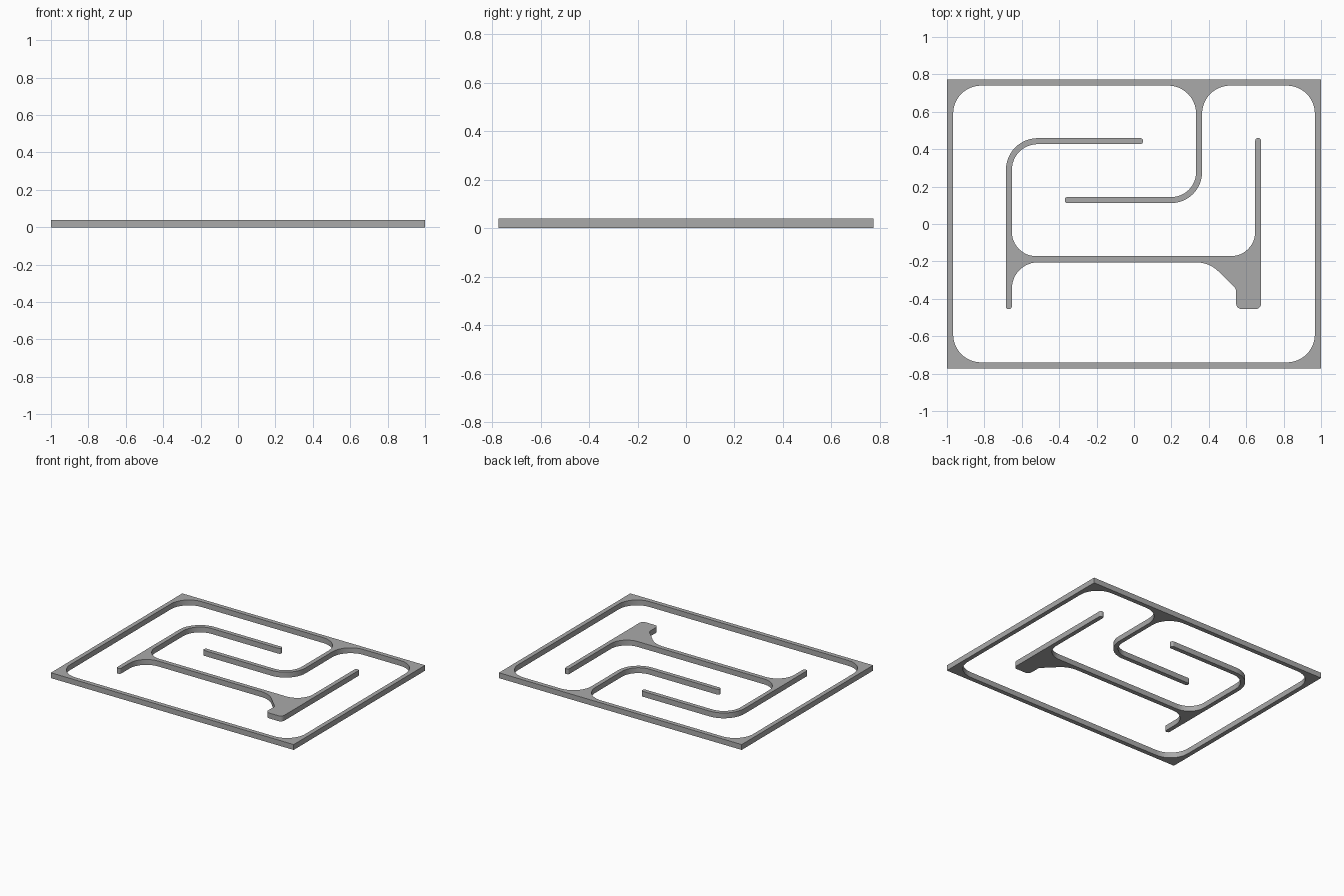
import bpy
from math import tan
from mathutils import Vector

HEIGHT = 0.04
ARC_STEPS = 12

cube = bpy.data.objects.get("Cube")
if cube:
    bpy.data.objects.remove(cube, do_unlink=True)

grey = bpy.data.materials.new("plain_grey")
grey.use_nodes = True
colour = (0.4, 0.4, 0.4, 1)
grey.diffuse_color = colour
grey.node_tree.nodes["Principled BSDF"].inputs["Base Color"].default_value = colour


def rounded(corners):
    """Closed outline from (x, y, radius) corners, each rounded by its radius."""
    points = []
    for i, (x, y, r) in enumerate(corners):
        here = Vector((x, y))
        if r == 0:
            points.append(here)
            continue
        a = (Vector(corners[i - 1][:2]) - here).normalized()
        b = (Vector(corners[(i + 1) % len(corners)][:2]) - here).normalized()
        half = a.angle(b) / 2
        start = here + a * (r / tan(half))
        end = here + b * (r / tan(half))
        centre = here + (a + b).normalized() * (start - here).length / (a + b).normalized().dot(a)
        sweep = (start - centre).angle_signed(end - centre)
        for k in range(ARC_STEPS + 1):
            t = k / ARC_STEPS
            # Interpolate the radius direction along the arc
            d = (start - centre).normalized().slerp((end - centre).normalized(), t)
            points.append(centre + d * abs(r) if sweep else start)
    return points


def plate(name, *outlines):
    """Flat plate standing on the ground; later outlines are holes."""
    curve = bpy.data.curves.new(name + "_outline", "CURVE")
    curve.dimensions = "2D"
    curve.fill_mode = "BOTH"
    curve.extrude = HEIGHT / 2
    for corners in outlines:
        points = rounded(corners)
        spline = curve.splines.new("POLY")
        spline.points.add(len(points) - 1)
        for target, p in zip(spline.points, points):
            target.co = (p.x, p.y, 0, 1)
        spline.use_cyclic_u = True
    helper = bpy.data.objects.new(name + "_helper", curve)
    bpy.context.collection.objects.link(helper)
    bpy.context.view_layer.update()
    graph = bpy.context.evaluated_depsgraph_get()
    mesh = bpy.data.meshes.new_from_object(helper.evaluated_get(graph))
    bpy.data.objects.remove(helper, do_unlink=True)
    mesh.name = name
    for v in mesh.vertices:
        v.co.z += HEIGHT / 2
    mesh.materials.clear()
    mesh.materials.append(grey)
    obj = bpy.data.objects.new(name, mesh)
    bpy.context.collection.objects.link(obj)
    bpy.ops.object.select_all(action="DESELECT")
    obj.select_set(True)
    bpy.context.view_layer.objects.active = obj
    bpy.ops.object.mode_set(mode="EDIT")
    bpy.ops.mesh.select_all(action="SELECT")
    bpy.ops.mesh.remove_doubles(threshold=0.0002)
    bpy.ops.mesh.normals_make_consistent(inside=False)
    bpy.ops.object.mode_set(mode="OBJECT")
    bpy.ops.object.shade_smooth_by_angle(angle=0.5)
    return obj


X, Y = 1.0, 0.773      # half sizes of the frame
IX, IY = 0.967, 0.74   # half sizes of its opening
R, TIP = 0.15, 0.014   # fillet and wall-end radii

# Frame with the hooked wall hanging from its back edge
plate(
    "frame_with_hook",
    [(-X, -Y, 0), (X, -Y, 0), (X, Y, 0), (-X, Y, 0)],
    [(-IX, -IY, R), (IX, -IY, R), (IX, IY, R),
     (0.364, IY, R), (0.364, 0.112, 0.165), (-0.37, 0.112, TIP),
     (-0.37, 0.144, TIP), (0.332, 0.144, 0.133), (0.332, IY, R),
     (-IX, IY, R)],
)

# Free-standing inner wall with its hooked arm, crossbar, legs and foot
LEFT, RIGHT, LOW, HIGH = -0.685, 0.68, -0.455, 0.459
T = 0.032
plate(
    "inner_wall",
    [(LEFT, LOW, TIP), (LEFT, HIGH, 0.17), (0.048, HIGH, TIP),
     (0.048, HIGH - T, TIP), (LEFT + T, HIGH - T, 0.138),
     (LEFT + T, -0.172, 0.13), (RIGHT - T, -0.172, 0.13),
     (RIGHT - T, HIGH, TIP), (RIGHT, HIGH, TIP), (RIGHT, LOW, 0.03),
     (0.546, LOW, 0.03), (0.546, -0.348, 0.03), (0.403, -0.205, 0.17),
     (LEFT + T, -0.205, 0.14), (LEFT + T, LOW, TIP)],
)
